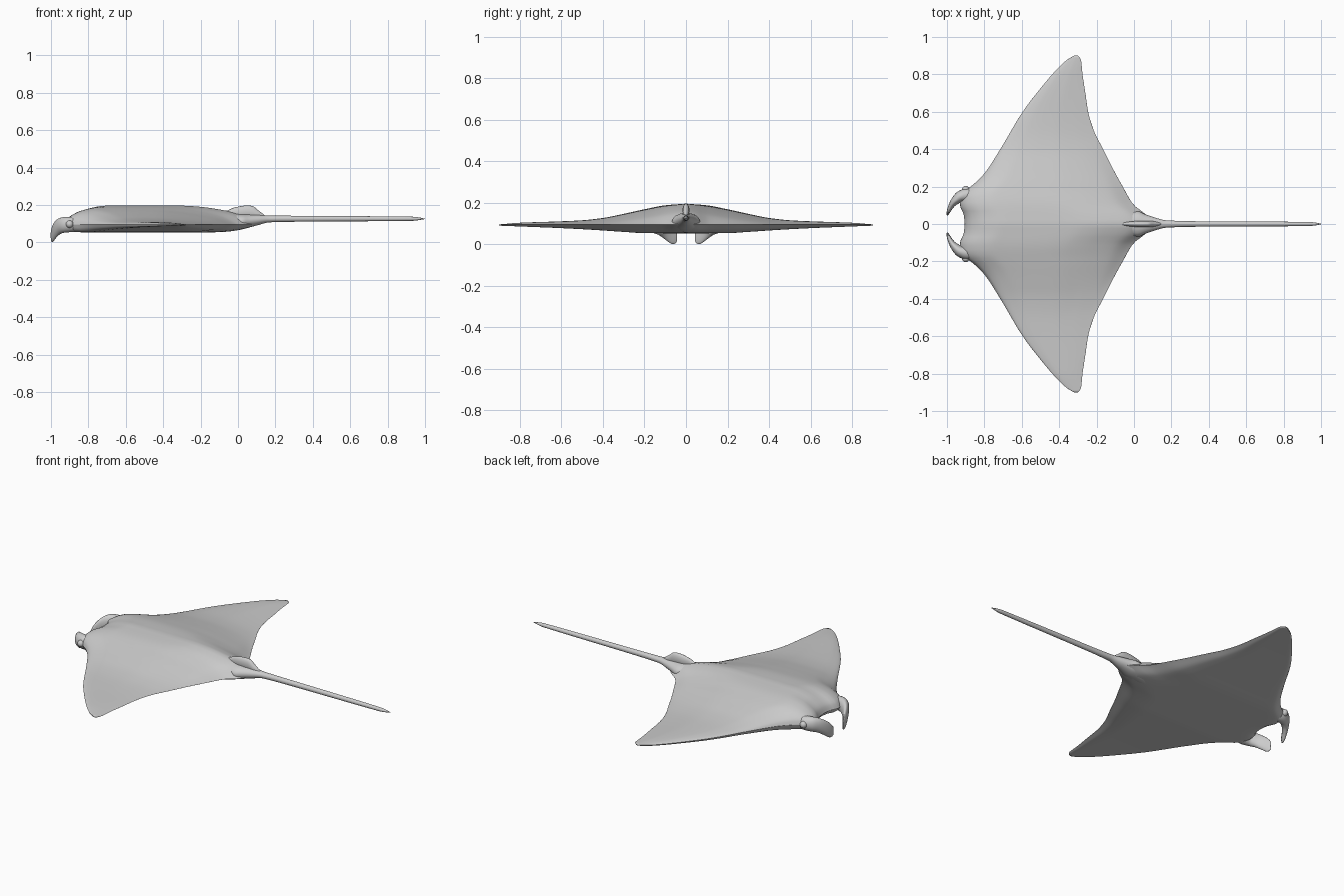
import bpy, bmesh, math

if "Cube" in bpy.data.objects:
    bpy.data.objects.remove(bpy.data.objects["Cube"])


def curve(pts, x):
    """Smooth, overshoot-free interpolation through (x, value) points."""
    if x <= pts[0][0]:
        return pts[0][1]
    if x >= pts[-1][0]:
        return pts[-1][1]
    n = len(pts)
    s = [(pts[i + 1][1] - pts[i][1]) / (pts[i + 1][0] - pts[i][0]) for i in range(n - 1)]

    def slope(i):
        if i == 0:
            return s[0]
        if i == n - 1:
            return s[-1]
        a, b = s[i - 1], s[i]
        return 0 if a * b <= 0 else 2 * a * b / (a + b)
    i = max(k for k in range(n - 1) if pts[k][0] <= x)
    h = pts[i + 1][0] - pts[i][0]
    t = (x - pts[i][0]) / h
    return ((2*t**3 - 3*t*t + 1) * pts[i][1] + (t**3 - 2*t*t + t) * h * slope(i)
            + (3*t*t - 2*t**3) * pts[i + 1][1] + (t**3 - t*t) * h * slope(i + 1))


def loft(name, rings, mirror=False):
    """Skin a list of equal-sized closed rings and cap both ends."""
    bm = bmesh.new()
    vs = [[bm.verts.new(p) for p in r] for r in rings]
    n = len(vs[0])
    for a, b in zip(vs, vs[1:]):
        for k in range(n):
            bm.faces.new((a[k], a[(k + 1) % n], b[(k + 1) % n], b[k]))
    bm.faces.new(vs[0])
    bm.faces.new(vs[-1][::-1])
    bmesh.ops.recalc_face_normals(bm, faces=bm.faces)
    me = bpy.data.meshes.new(name)
    bm.to_mesh(me)
    bm.free()
    for p in me.polygons:
        p.use_smooth = True
    ob = bpy.data.objects.new(name, me)
    bpy.context.collection.objects.link(ob)
    if mirror:
        ob.modifiers.new("mirror", 'MIRROR').use_axis = (False, True, False)
    return ob


def along_x(name, x0, x1, steps, half_y, bottom, top, sides=16):
    """Loft ellipses along x from width, bottom and top profiles."""
    rings = []
    for i in range(steps + 1):
        x = x0 + (x1 - x0) * i / steps
        w, lo, hi = curve(half_y, x), curve(bottom, x), curve(top, x)
        rings.append([(x, w * math.cos(a), (lo + hi) / 2 + (hi - lo) / 2 * math.sin(a))
                      for a in (2 * math.pi * k / sides for k in range(sides))])
    return loft(name, rings)


# body and wings: planform edges and thickness by distance from the midline
LEAD = [(0, -.905), (.05, -.91), (.1, -.93), (.15, -.925), (.19, -.89), (.21, -.86), (.27, -.80),
        (.4, -.715), (.6, -.595), (.7, -.52), (.84, -.40), (.88, -.355), (.9, -.32)]
TRAIL = [(0, .10), (.04, .075), (.07, .04), (.1, 0), (.2, -.06), (.3, -.115), (.4, -.165),
         (.5, -.215), (.6, -.245), (.7, -.26), (.8, -.275), (.88, -.284), (.9, -.30)]
TOP = [(0, .196), (.1, .188), (.2, .169), (.3, .147), (.4, .127), (.5, .116), (.6, .111),
       (.8, .104), (.9, .096)]
BOTTOM = [(0, .053), (.2, .054), (.3, .06), (.45, .07), (.6, .078), (.9, .09)]
# chordwise fullness, midline and wing
MID_TOP = [(0, 0), (.015, .32), (.05, .6), (.1, .83), (.2, 1), (.6, 1), (.7, .94), (.8, .8), (.9, .58), (1, .0)]
WING_TOP = [(0, 0), (.02, .3), (.08, .62), (.2, .92), (.35, 1), (.5, .97), (.75, .6), (1, 0)]
UNDER = [(0, 0), (.02, .6), (.06, .95), (.12, 1), (.75, 1), (.9, .7), (1, 0)]
N, M = 96, 44
rings = []
for j in range(N + 1):
    u = 2 * j / N - 1
    y = .9 * (.6 * u + .4 * math.sin(u * math.pi / 2))
    d = abs(y)
    a, b, hi, lo = (curve(c, d) for c in (LEAD, TRAIL, TOP, BOTTOM))
    blend = min(1, d / .45)
    edge = .095

    def point(t, upper):
        x = a + (b - a) * t
        if upper:
            f = curve(MID_TOP, t) * (1 - blend) + curve(WING_TOP, t) * blend
            return (x, y, edge + (hi - edge) * f)
        return (x, y, edge - (edge - lo) * curve(UNDER, t))
    ts = [(1 - math.cos(math.pi * k / M)) / 2 for k in range(M + 1)]
    rings.append([point(t, True) for t in ts] + [point(t, False) for t in ts[-2:0:-1]])
loft("body_and_wings", rings)

# tail with its flared root
along_x("tail", -.2, 1, 120,
        [(-.2, .03), (-.05, .06), (.02, .068), (.06, .052), (.11, .035), (.17, .02), (.3, .015),
         (.93, .011), (.98, .006), (1, .001)],
        [(-.2, .06), (-.08, .056), (0, .065), (.1, .09), (.17, .107), (.3, .11), (.93, .115), (1, .124)],
        [(-.2, .16), (0, .152), (.1, .148), (.17, .143), (.3, .142), (.93, .137), (.98, .131), (1, .126)])

# dorsal fin on the tail root
along_x("dorsal_fin", -.1, .15, 32,
        [(-.1, .004), (-.03, .012), (.04, .017), (.1, .015), (.15, .005)],
        [(-.1, .13), (.15, .12)],
        [(-.1, .165), (-.06, .17), (-.02, .186), (.05, .197), (.075, .195), (.11, .17), (.15, .14)])

# curled head fins: x, y, z centre, half thickness, half height
PATH = [(-.84, .15, .095, .03, .035), (-.89, .155, .095, .036, .04), (-.925, .148, .094, .031, .042),
        (-.952, .128, .087, .024, .043), (-.972, .105, .072, .017, .045),
        (-.986, .08, .053, .012, .045), (-.994, .06, .039, .008, .038), (-.998, .045, .033, .003, .024)]
cols = [[(i, p[c]) for i, p in enumerate(PATH)] for c in range(5)]
rings = []
for s in range(36):
    q = s / 35 * (len(PATH) - 1)
    x, y, z, w, h = (curve(c, q) for c in cols)
    dx, dy = (curve(c, q + .1) - curve(c, q - .1) for c in cols[:2])
    l = math.hypot(dx, dy)
    rings.append([(x - dy / l * w * math.cos(t), y + dx / l * w * math.cos(t), z + h * math.sin(t))
                  for t in (2 * math.pi * k / 20 for k in range(20))])
loft("head_fins", rings, mirror=True)

# eyes on the sides of the head
for side, label in ((1, "left"), (-1, "right")):
    bpy.ops.mesh.primitive_uv_sphere_add(segments=20, ring_count=12, radius=.02,
                                         location=(-.9, .184 * side, .097))
    eye = bpy.context.object
    eye.name = "eye_" + label
    bpy.ops.object.shade_smooth()
